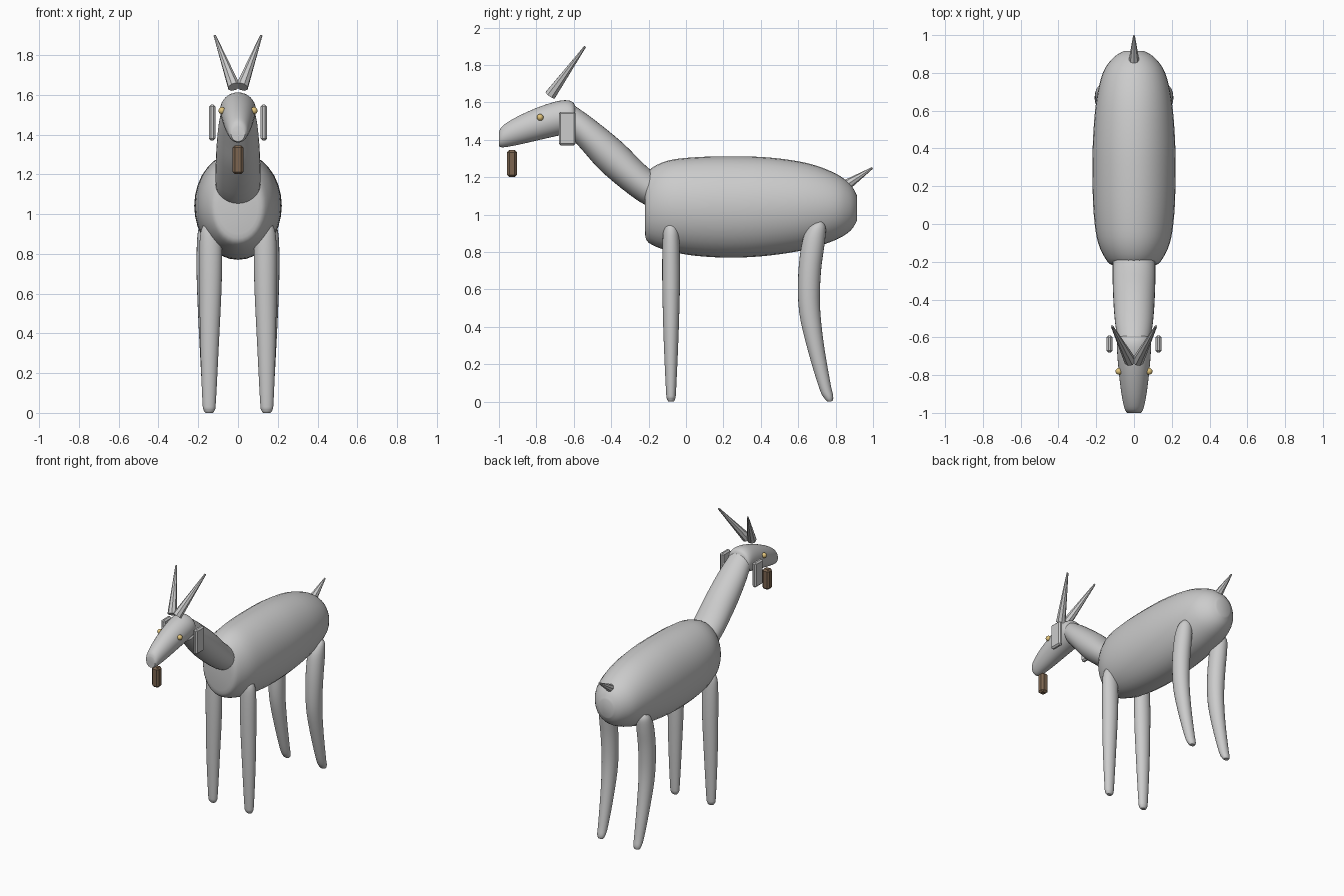
import bpy, bmesh, math
from mathutils import Vector

if "Cube" in bpy.data.objects:
    bpy.data.objects.remove(bpy.data.objects["Cube"])


def finish(name, bm, color=None, smooth=True):
    bmesh.ops.recalc_face_normals(bm, faces=bm.faces)
    me = bpy.data.meshes.new(name)
    bm.to_mesh(me)
    bm.free()
    ob = bpy.data.objects.new(name, me)
    bpy.context.collection.objects.link(ob)
    if color:
        mat = bpy.data.materials.new(name + "_colour")
        mat.diffuse_color = color
        mat.use_nodes = True
        mat.node_tree.nodes["Principled BSDF"].inputs["Base Color"].default_value = mat.diffuse_color
        me.materials.append(mat)
    if smooth:
        bpy.ops.object.select_all(action='DESELECT')
        ob.select_set(True)
        bpy.context.view_layer.objects.active = ob
        bpy.ops.object.shade_smooth_by_angle(angle=math.radians(40))
    return ob


def spline(rows, steps=4):
    """Catmull-Rom interpolation of the section rows."""
    out = []
    for i in range(len(rows) - 1):
        a, b, c, d = (rows[min(max(k, 0), len(rows) - 1)] for k in range(i - 1, i + 3))
        for s in range(steps):
            t = s / steps
            out.append([0.5 * (2*q + (r - p)*t + (2*p - 5*q + 4*r - w)*t*t + (3*q - p - 3*r + w)*t**3)
                        for p, q, r, w in zip(a, b, c, d)])
    return out + [list(rows[-1])]


def loft(name, rows, sides=32):
    """Each row: y, z of one side of the section, y, z of the other side, centre x, half width."""
    bm = bmesh.new()
    rings = []
    for y1, z1, y2, z2, cx, rx in spline(rows):
        c = Vector((cx, (y1 + y2) / 2, (z1 + z2) / 2))
        v = Vector((0, (y1 - y2) / 2, (z1 - z2) / 2))
        rings.append([bm.verts.new(c + Vector((rx * math.cos(a), 0, 0)) + v * math.sin(a))
                      for a in (2 * math.pi * k / sides for k in range(sides))])
    for r, q in zip(rings, rings[1:]):
        for k in range(sides):
            n = (k + 1) % sides
            bm.faces.new((r[k], r[n], q[n], q[k]))
    bm.faces.new(rings[0])
    bm.faces.new(rings[-1])
    return finish(name, bm)


def box(name, loc, size, bevel, color=None):
    bm = bmesh.new()
    bmesh.ops.create_cube(bm, size=1)
    for v in bm.verts:
        v.co = Vector([v.co[i] * size[i] + loc[i] for i in range(3)])
    bmesh.ops.bevel(bm, geom=bm.edges[:], offset=bevel, segments=1, affect='EDGES')
    return finish(name, bm, color, smooth=False)


def spike(name, base, tip, r1, r2, sides=8):
    base, tip = Vector(base), Vector(tip)
    bm = bmesh.new()
    bmesh.ops.create_cone(bm, cap_ends=True, segments=sides, radius1=r1, radius2=r2,
                          depth=(tip - base).length)
    rot = (tip - base).to_track_quat('Z', 'Y')
    for v in bm.verts:
        v.co = rot @ v.co + (base + tip) / 2
    return finish(name, bm, smooth=False)


# Body
loft("body", [
    (-.22, 1.16, -.22, .90, 0, .10),
    (-.20, 1.235, -.20, .85, 0, .14),
    (-.10, 1.288, -.10, .808, 0, .19),
    (.05, 1.307, .05, .78, 0, .213),
    (.25, 1.312, .25, .77, 0, .22),
    (.45, 1.305, .45, .782, 0, .217),
    (.65, 1.275, .65, .815, 0, .20),
    (.80, 1.22, .80, .865, 0, .165),
    (.88, 1.16, .88, .915, 0, .11),
    (.915, 1.10, .915, .97, 0, .055)])

# Neck
loft("neck", [
    (-.05, 1.16, -.13, 1.02, 0, .10),
    (-.19, 1.24, -.25, 1.07, 0, .113),
    (-.34, 1.385, -.44, 1.22, 0, .11),
    (-.50, 1.515, -.55, 1.34, 0, .10),
    (-.60, 1.585, -.62, 1.42, 0, .085)])

# Head
loft("head", [
    (-1.0, 1.44, -1.0, 1.365, 0, .035),
    (-.98, 1.475, -.975, 1.36, 0, .05),
    (-.90, 1.525, -.89, 1.375, 0, .067),
    (-.78, 1.578, -.76, 1.405, 0, .082),
    (-.67, 1.61, -.65, 1.43, 0, .09),
    (-.61, 1.605, -.60, 1.445, 0, .085),
    (-.59, 1.575, -.59, 1.47, 0, .06)])

for s, side in ((1, "left"), (-1, "right")):
    # Legs
    loft("front_leg_" + side, [
        (-.06, .955, -.10, .955, s * .137, .025),
        (-.043, .93, -.117, .93, s * .137, .044),
        (-.035, .86, -.125, .86, s * .137, .056),
        (-.032, .65, -.127, .65, s * .138, .056),
        (-.04, .35, -.12, .35, s * .143, .047),
        (-.053, .06, -.107, .06, s * .145, .034),
        (-.058, .015, -.102, .015, s * .145, .028),
        (-.067, 0, -.093, 0, s * .145, .018)], 24)
    loft("back_leg_" + side, [
        (.73, .965, .68, .95, s * .15, .03),
        (.747, .93, .65, .925, s * .15, .048),
        (.742, .85, .62, .85, s * .15, .057),
        (.722, .70, .60, .68, s * .15, .058),
        (.716, .52, .605, .48, s * .148, .053),
        (.735, .32, .65, .28, s * .146, .045),
        (.772, .10, .713, .07, s * .145, .034),
        (.787, .03, .742, .015, s * .145, .028),
        (.784, .003, .757, 0, s * .145, .018)], 24)
    # Ears, horns and eyes
    box("ear_" + side, (s * .13, -.635, 1.46), (.032, .09, .18), .01)
    spike("horn_" + side, (s * .02, -.725, 1.64), (s * .117, -.54, 1.898), .032, .006)
    bm = bmesh.new()
    bmesh.ops.create_uvsphere(bm, u_segments=16, v_segments=10, radius=.018)
    bmesh.ops.translate(bm, verts=bm.verts, vec=(s * .08, -.78, 1.52))
    finish("eye_" + side, bm, (.75, .55, .2, 1))

# Tail and beard
spike("tail", (0, .83, 1.14), (0, .997, 1.25), .034, .005)
box("beard", (0, -.93, 1.273), (.054, .052, .145), .012, (.2, .13, .08, 1))
